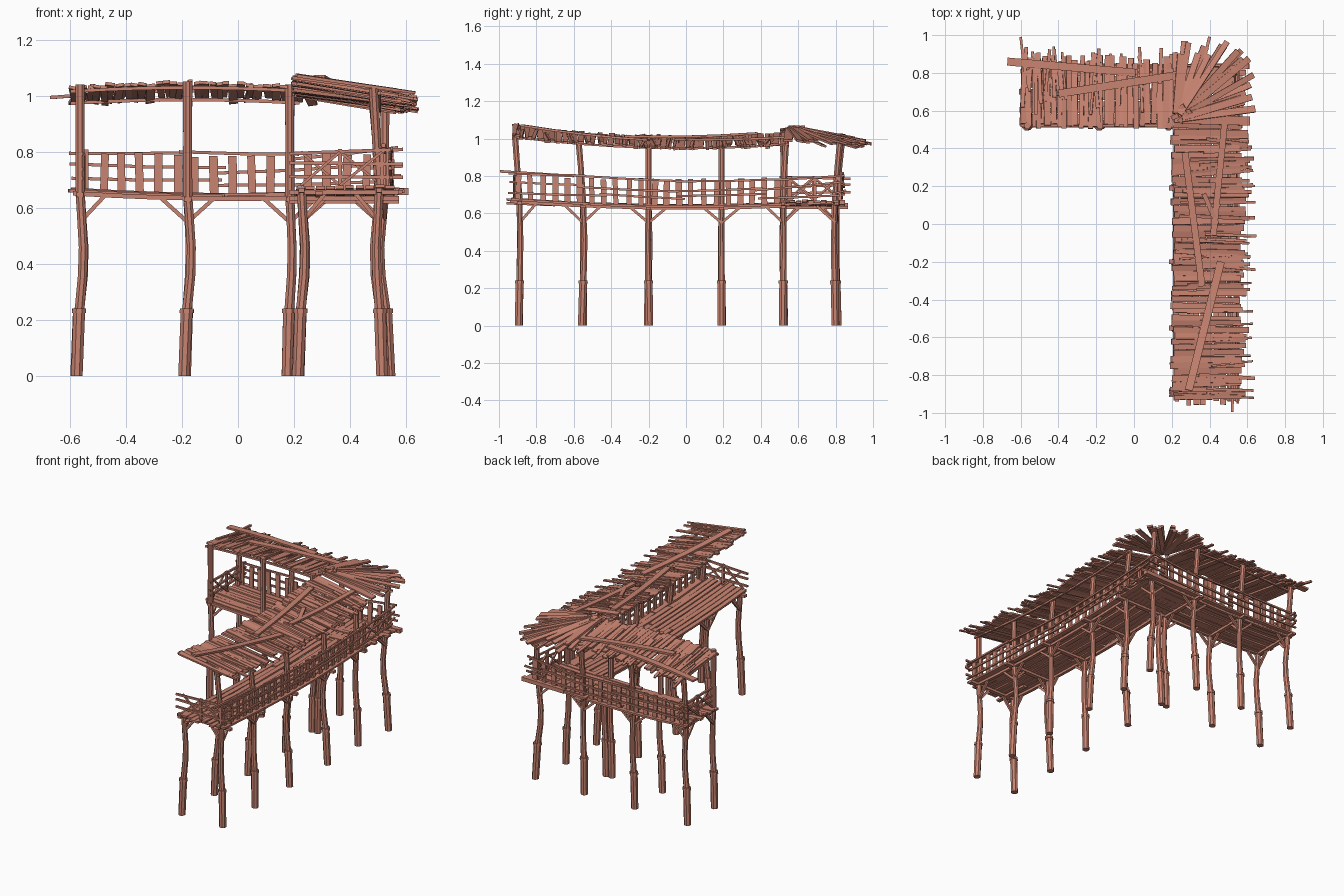
import bpy, bmesh, math, random
from mathutils import Vector as V

if "Cube" in bpy.data.objects:
    bpy.data.objects.remove(bpy.data.objects["Cube"])

random.seed(7)
R = random.uniform
mat = bpy.data.materials.new("weathered_wood")
mat.diffuse_color = (0.58, 0.23, 0.165, 1)
mat.use_nodes = True
mat.node_tree.nodes["Principled BSDF"].inputs["Base Color"].default_value = mat.diffuse_color
UP = V((0, 0, 1))


def finish(bm, name):
    bmesh.ops.recalc_face_normals(bm, faces=bm.faces)
    me = bpy.data.meshes.new(name)
    bm.to_mesh(me)
    bm.free()
    me.materials.append(mat)
    bpy.context.collection.objects.link(bpy.data.objects.new(name, me))


def skin(bm, rings):
    n = len(rings[0])
    for a, b in zip(rings, rings[1:]):
        for i in range(n):
            j = (i + 1) % n
            bm.faces.new((a[i], a[j], b[j], b[i]))
    bm.faces.new(rings[0])
    bm.faces.new(rings[-1])


def plank(bm, pts, w, t, up=UP):
    """Rectangular board swept along points; w lies across 'up'."""
    pts = [V(p) for p in pts]
    d = pts[-1] - pts[0]
    side = d.cross(up).normalized()
    n = side.cross(d).normalized()
    rings = []
    for p in pts:
        rings.append([bm.verts.new(p + side * a * w / 2 + n * b * t / 2)
                      for a, b in ((-1, -1), (1, -1), (1, 1), (-1, 1))])
    skin(bm, rings)


def pole(bm, pts, radii, sides=8):
    skin(bm, [[bm.verts.new((p[0] + r * math.cos(math.tau * (i + .5) / sides),
                             p[1] + r * math.sin(math.tau * (i + .5) / sides), p[2]))
               for i in range(sides)] for p, r in zip(pts, radii)])


def tilt(k=.2):
    """Slightly rolled up-vector, so neighbouring boards catch the light differently."""
    return V((R(-k, k), R(-k, k), 1))


# Two wings: u runs along a wing, v runs across it from inner to outer edge
def pos_a(u, v, z):
    return V((u, 0.52 + v, z))


def pos_b(u, v, z):
    return V((0.205 + v, u, z))


def deck_a(u): return 0.644 + 0.018 * (u / 0.57) ** 2
def deck_b(u): return 0.638 + 0.033 * (u / 0.9) ** 2
def roof_a(u, v): return 1.045 - 0.012 * ((u + .18) / .4) ** 2 - 0.15 * v
def roof_b(u, v): return 1.008 + 0.062 * (u / 0.93) ** 2 - 0.15 * v


# "tall" rows of posts carry the roof; other rows stop at the deck
wings = {
    "side_wing": dict(P=pos_a, deck=deck_a, roof=roof_a, u0=-0.59, u1=0.57, r0=-0.6, r1=0.2,
                      posts=[-0.565, -0.18, 0.185], width=0.33, rows=(0.0, 0.285), tall=(0.0, 0.285)),
    "long_wing": dict(P=pos_b, deck=deck_b, roof=roof_b, u0=-0.94, u1=0.53, r0=-0.93, r1=0.53,
                      posts=[-0.89, -0.55, -0.2, 0.19, 0.52], width=0.355, rows=(0.022, 0.3), tall=(0.3,)),
}


def leg(bm_leg, bm_foot, x, y, top=None, deck=.65, lean=(0, 0)):
    bx, by = R(.008, .018) * (-1 if x > .4 else 1), R(-.008, .008)
    pole(bm_foot, [(x - bx, y - by, 0), (x - bx * .3, y, .225)], [.022, .023])
    pole(bm_foot, [(x - bx * .3, y, .225), (x - bx * .3, y, .242)], [.027, .026])
    mid = [(x - bx * .3, y, .22), (x + bx * .8, y + by * .6, .36), (x + bx, y + by, .46),
           (x + bx * .4, y + by * .3, .58), (x, y, deck)]
    if top:
        mid += [(x + lean[0] * .5, y + lean[1] * .5, .85), (x + lean[0], y + lean[1], top)]
    pole(bm_leg, mid, [.019, .018, .017, .017, .018, .017, .018][:len(mid)])


legs, feet = bmesh.new(), bmesh.new()

for name, w in wings.items():
    P, deck, roof, u0, u1 = w["P"], w["deck"], w["roof"], w["u0"], w["u1"]
    width = w["width"]
    braces, beams = bmesh.new(), bmesh.new()

    # Crooked posts, knee braces and joists
    for u in w["posts"]:
        for v in w["rows"]:
            p = P(u, v, 0)
            if name == "long_wing":
                lean = (-.02, -.025 if u < -.5 else .015 if u > .3 else 0)
            else:
                lean = (0, .03 if v else 0)
            leg(legs, feet, p.x, p.y, roof(u, v) + .008 if v in w["tall"] else None, deck(u), lean)
            for s in (-1, 1):
                if u0 < u + s * .11 < u1:
                    plank(braces, [P(u, v, .55), P(u + s * .095, v, deck(u) - .01)], .014, .014)
            s = 1 if v < .1 else -1
            plank(braces, [P(u, v, .55), P(u, v + s * .09, deck(u) - .01)], .014, .014)
        plank(beams, [P(u, -.02, deck(u) - .014), P(u, width + .015, deck(u) - .014)], .026, .016)
    us = [u0 + (u1 - u0) * i / 8 for i in range(9)]
    rs = [w["r0"] + (w["r1"] + .02 - w["r0"]) * i / 8 for i in range(9)]
    for v in w["rows"]:
        plank(beams, [P(u, v, deck(u) - .01) for u in us], .02, .016)
    for v in w["tall"]:
        plank(beams, [P(u, v, roof(u, v) - .014) for u in rs], .012, .012)
    finish(braces, name + "_knee_braces")
    finish(beams, name + "_beams")

    # Lengthwise floor boards with uneven ends, following the sag
    bm = bmesh.new()
    n = 10
    for k in range(n):
        v = width * (k + .5) / n
        cut = R(u0 + .3, u1 - .3)
        for a, b in ((u0 - R(-.01, .02), cut - .003), (cut + .003, u1 + R(-.01, .03))):
            dz = R(-.004, .006)
            plank(bm, [P(a + (b - a) * i / 4, v + R(-.002, .002), deck(a + (b - a) * i / 4) + dz)
                       for i in range(5)], width / n - R(.002, .007), .012)
    finish(bm, name + "_floor_boards")

    # Outer railing: rails along the wing and flat uprights
    bm = bmesh.new()
    vo = width - .025
    across = P(0, 1, 0) - P(0, 0, 0)
    end = 0.57 if name == "side_wing" else 0.84
    for h in (.045, .09, .142):
        u = u0 - R(.0, .02)
        while u < end - .05:
            e = min(u + R(.4, .6), end + R(0, .02))
            j, k = R(-.014, .014), R(-.014, .014)
            m = (u + e) / 2
            vv = vo + R(.006, .02)
            plank(bm, [P(u, vv, deck(u) + h + j), P(m, vv, deck(m) + h + (j + k) / 2),
                       P(e, vv, deck(e) + h + k)], .01, .011)
            u = e - .04
    u = u0 + .04
    while u < (end if name == "side_wing" else 0.56):
        lean = R(-.006, .006)
        plank(bm, [P(u, vo, deck(u)), P(u + lean, vo, deck(u) + R(.135, .15))], R(.026, .034), .011, across)
        u += R(.06, .072)

    # Open end railing with crossed sticks
    ue = u0 + .03
    z = deck(ue)
    for h in (.04, .085, .13):
        plank(bm, [P(ue, -.02, z + h + R(-.01, .01)), P(ue, width + .03, z + h + R(-.01, .015))], .012, .012)
    for a, b in ((.02, .16), (.16, .31)):
        plank(bm, [P(ue - .01, a, z + .01), P(ue - .01, b, z + .13)], .01, .01)
        plank(bm, [P(ue + .01, a, z + .13), P(ue + .01, b, z + .01)], .01, .01)
        plank(bm, [P(ue, b, z), P(ue, b, z + .14)], .014, .014, across)
    if name == "long_wing":  # crossed bracing at the outer corner
        for a, b in ((.56, .69), (.69, .82)):
            for h0, h1 in ((.02, .13), (.13, .02)):
                plank(bm, [P(a, vo, deck(a) + h0), P(b, vo, deck(b) + h1)], .01, .01)
            plank(bm, [P(b, vo, deck(b)), P(b, vo, deck(b) + .14)], .016, .016, across)
    finish(bm, name + "_railing")

    # Ragged, slightly rolled roof boards laid across the wing
    bm = bmesh.new()
    u = w["r0"] + .012
    while u < w["r1"]:
        bw = R(.022, .036)
        a, b = R(-.015, .012), width + R(-.005, .05)
        du, dz = R(-.012, .012), R(-.005, .007)
        plank(bm, [P(u, a, roof(u, a) + dz), P(u + du, b, roof(u, b) + dz + R(-.01, .01))],
              bw, .011, tilt())
        u += bw + R(-.002, .004)
    for i in range(int((w["r1"] - w["r0"]) / .045)):  # thin sticks poking past the eave
        u = R(w["r0"] + .01, w["r1"] - .03)
        a, b = R(.0, .25), width + R(.04, .09)
        plank(bm, [P(u, a, roof(u, a) + .012), P(u + R(-.03, .03), b, roof(u, b) + R(.0, .012))],
              R(.01, .02), .009, tilt())
    finish(bm, name + "_roof_boards")

# Outer corner post
leg(legs, feet, .525, .795, 1.0, .65, (.0, .03))
finish(legs, "posts")
finish(feet, "post_feet")

# Corner deck: boards running on under the fan of the roof
bm = bmesh.new()
for k in range(10):
    x = .22 + k * .0355
    plank(bm, [(x, .50, .648), (x, .84 + R(-.01, .01), .656)], .032, .011)
plank(bm, [(.3, .835, .656), (.61, .835, .66)], .03, .025)
for a, b in (((.525, .80, .55), (.43, .80, .64)), ((.525, .80, .55), (.525, .70, .64))):
    plank(bm, [a, b], .014, .014)
finish(bm, "corner_floor_boards")

# Corner roof: boards fanned around the inner corner
bm = bmesh.new()
for i in range(22):
    a = math.radians(2 + i * 4.3 + R(-4, 4))
    c, s = math.cos(a), math.sin(a)
    L = min(.36 / max(c, s) + R(-.02, .06), .5)
    z = 1.04 + R(0, .025)
    plank(bm, [(.225 + .03 * c, .555 + .03 * s, z),
               (.225 + L * c, .555 + L * s, z - .15 * L - R(0, .02))], R(.028, .048), .012, tilt())
for x, y in ((.2, .56), (.24, .54), (.22, .6), (.26, .57)):
    plank(bm, [(x, y, 1.05), (x + R(.02, .05), y + R(.01, .06), 1.065)], .025, .01)
finish(bm, "corner_roof_fan")

# Long loose boards weighing the roof down
bm = bmesh.new()
for a, b, bw, r in (((-.67, .86), (.01, .80), .042, "a"), ((-.4, .69), (.24, .79), .042, "a"),
                    ((.27, .38), (.36, -.33), .036, "b"), ((.48, .54), (.42, -.06), .034, "b"),
                    ((.46, -.2), (.29, -.88), .042, "b"), ((.37, .16), (.44, 0), .025, "b")):
    pts = []
    for i in range(5):
        t = i / 4
        x, y = a[0] + (b[0] - a[0]) * t, a[1] + (b[1] - a[1]) * t
        z = roof_a(x, y - .52) if r == "a" else roof_b(y, x - .205)
        pts.append((x, y, z + .02))
    plank(bm, pts, bw, .012)
# rail, joist and stick ends that poke out of the silhouette
plank(bm, [(.52, -.995, .825), (.53, -.6, .80)], .014, .014)
plank(bm, [(.29, -.96, .655), (.29, -.7, .645)], .026, .014)
plank(bm, [(.40, .99, .97), (.33, .7, 1.03)], .016, .012)
plank(bm, [(-.6, .99, .975), (-.57, .72, 1.015)], .014, .012)
finish(bm, "loose_boards")
